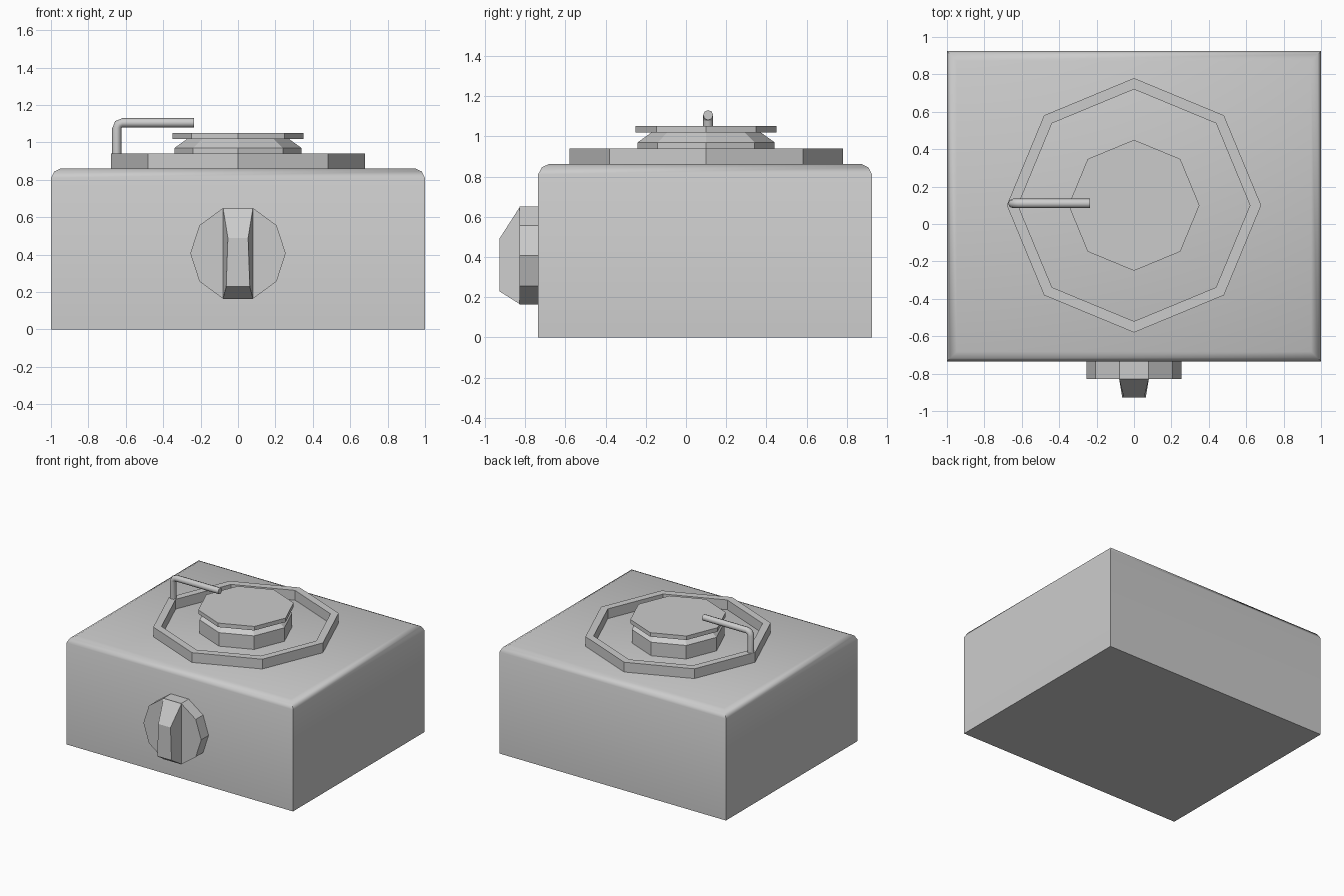
import bpy
import math
from math import cos, sin, tau

if "Cube" in bpy.data.objects:
    bpy.data.objects.remove(bpy.data.objects["Cube"])

CY = 0.10  # burner centre in y


def loft(name, rings, close=False, smooth=None):
    """Skin a list of vertex rings; cap the ends, or join last to first."""
    n, m = len(rings[0]), len(rings)
    verts = [p for r in rings for p in r]
    faces = []
    for k in range(m if close else m - 1):
        a, b = k * n, ((k + 1) % m) * n
        faces += [(a + i, a + (i + 1) % n, b + (i + 1) % n, b + i) for i in range(n)]
    if not close:
        faces += [tuple(reversed(range(n))), tuple(range((m - 1) * n, m * n))]
    mesh = bpy.data.meshes.new(name)
    mesh.from_pydata(verts, [], faces)
    obj = bpy.data.objects.new(name, mesh)
    bpy.context.collection.objects.link(obj)
    if smooth:
        bpy.ops.object.select_all(action='DESELECT')
        obj.select_set(True)
        bpy.context.view_layer.objects.active = obj
        bpy.ops.object.shade_smooth_by_angle(angle=math.radians(smooth))
    return obj


def rect(inset, z):
    x, y0, y1 = 1 - inset, -0.735 + inset, 0.925 - inset
    return [(-x, y0, z), (x, y0, z), (x, y1, z), (-x, y1, z)]


def octagon(r, z):
    return [(r * cos(tau * i / 8), CY + r * sin(tau * i / 8), z) for i in range(8)]


# Body: box with a rounded top rim
loft("stove_body", [rect(0, 0), rect(0, 0.81), rect(0.018, 0.845), rect(0.053, 0.862)], smooth=50)

# Raised octagonal ring around the burner
loft("burner_ring", [octagon(0.68, 0.86), octagon(0.68, 0.94),
                     octagon(0.62, 0.94), octagon(0.62, 0.86)], close=True)

# Burner base with tapered neck, and its cap
loft("burner_base", [octagon(0.34, 0.86), octagon(0.34, 0.97), octagon(0.27, 1.02)])
loft("burner_cap", [octagon(0.35, 1.018), octagon(0.35, 1.05)])

# Knob: ten-sided disc
loft("knob_disc", [[(0.255 * cos(tau * i / 10), y, 0.407 + 0.243 / sin(tau / 5) * sin(tau * i / 10))
                    for i in range(10)] for y in (-0.73, -0.828)])

# Knob grip: tapered block
loft("knob_grip", [
    [(-0.08, -0.825, 0.165), (0.08, -0.825, 0.165), (0.08, -0.825, 0.65), (-0.08, -0.825, 0.65)],
    [(-0.063, -0.928, 0.23), (0.063, -0.928, 0.23), (0.054, -0.928, 0.49), (-0.054, -0.928, 0.49)]])

# Bent pan support rod: (x, z, tilt of the cross-section)
R = 0.025
path = [(-0.648, 0.87, 0), (-0.648, 1.075, 0), (-0.639, 1.096, 45),
        (-0.618, 1.105, 90), (-0.235, 1.105, 90)]
rings = []
for x, z, t in path:
    t = math.radians(t)
    rings.append([(x + R * cos(a) * cos(t), 0.11 + R * sin(a), z - R * cos(a) * sin(t))
                  for a in (tau * i / 8 for i in range(8))])
loft("pan_support_rod", rings, smooth=50)
